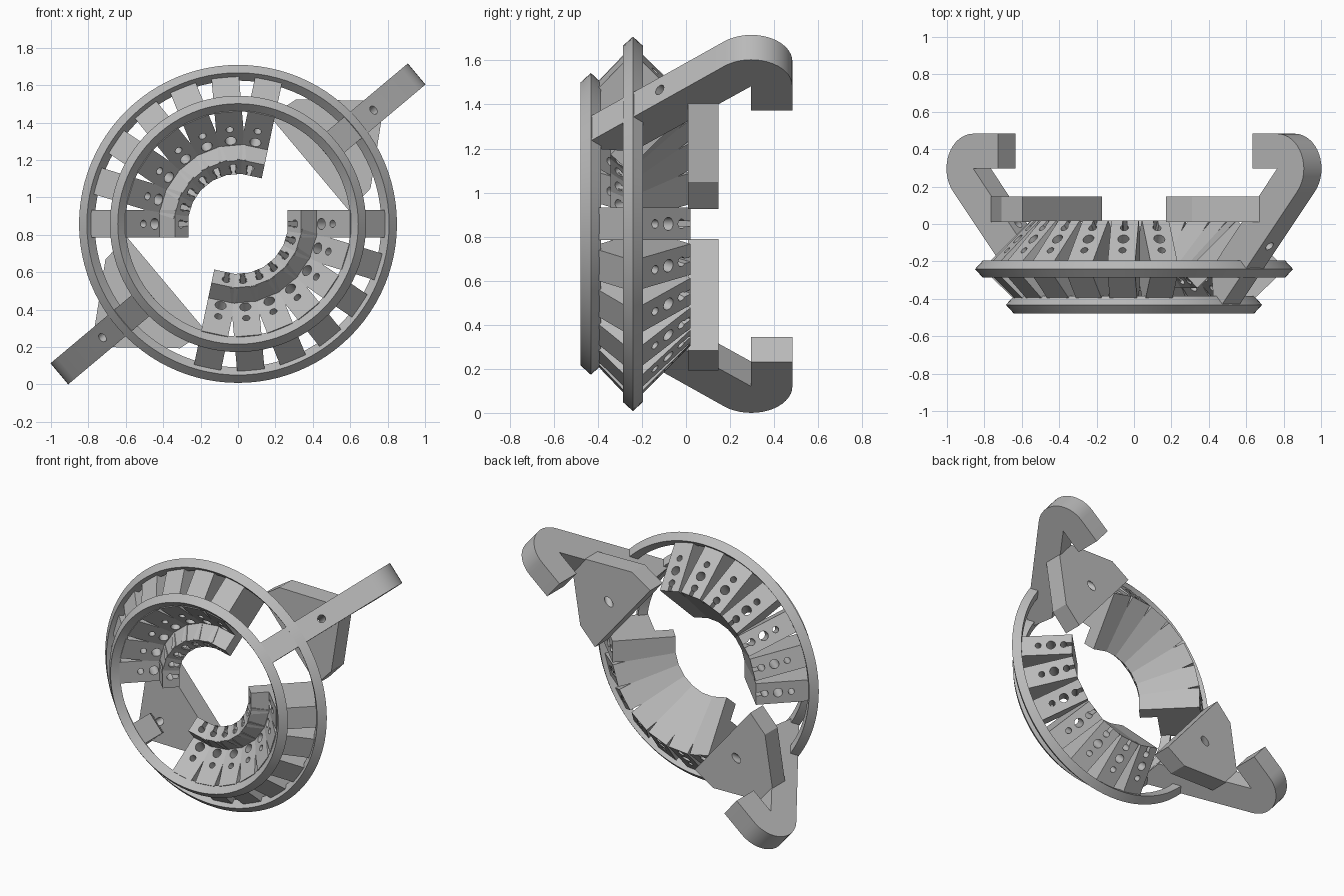
import bpy, bmesh, math
from mathutils import Vector, Matrix

cube = bpy.data.objects.get("Cube")
if cube:
    bpy.data.objects.remove(cube, do_unlink=True)

AXIS_Z = 0.858          # height of the ring axis
HALF = 0.0735           # half width of fingers and arms

grey = bpy.data.materials.new("plain_grey")
grey.use_nodes = True
grey.diffuse_color = (0.5, 0.5, 0.5, 1)
grey.node_tree.nodes["Principled BSDF"].inputs["Base Color"].default_value = (0.5, 0.5, 0.5, 1)


def make_object(name, bm):
    """Turn a bmesh into a shaded object."""
    bmesh.ops.recalc_face_normals(bm, faces=bm.faces)
    mesh = bpy.data.meshes.new(name)
    bm.to_mesh(mesh)
    bm.free()
    mesh.materials.append(grey)
    ob = bpy.data.objects.new(name, mesh)
    bpy.context.collection.objects.link(ob)
    return ob


def prism(name, points, offset):
    """Extrude a closed outline by the offset vector."""
    bm = bmesh.new()
    face = bm.faces.new([bm.verts.new(p) for p in points])
    top = bmesh.ops.extrude_face_region(bm, geom=[face])["geom"]
    bmesh.ops.translate(bm, vec=offset, verts=[v for v in top if isinstance(v, bmesh.types.BMVert)])
    return make_object(name, bm)


def side_prism(name, outline, half):
    """Outline in (radius, depth), given thickness across."""
    return prism(name, [(r, y, -half) for r, y in outline], (0, 0, 2 * half))


def rod(name, center, direction, radius, length):
    bm = bmesh.new()
    turn = Vector(direction).to_track_quat("Z", "Y").to_matrix().to_4x4()
    bmesh.ops.create_cone(bm, cap_ends=True, segments=24, radius1=radius, radius2=radius,
                          depth=length, matrix=Matrix.Translation(center) @ turn)
    return make_object(name, bm)


def cut(ob, cutters):
    """Subtract cutters, keep the result and drop the cutters."""
    for c in cutters:
        c.hide_render = True
        mod = ob.modifiers.new("hole", "BOOLEAN")
        mod.operation = "DIFFERENCE"
        mod.solver = "EXACT"
        mod.object = c
    bpy.context.view_layer.update()
    result = bpy.data.meshes.new_from_object(ob.evaluated_get(bpy.context.evaluated_depsgraph_get()))
    ob.modifiers.clear()
    ob.data = result
    for c in cutters:
        bpy.data.objects.remove(c, do_unlink=True)


def smooth(ob):
    ob.data.shade_smooth()
    ob.data.set_sharp_from_angle(angle=math.radians(28))


def place(ob, degrees):
    """Turn a part about the ring axis."""
    ob.location = (0, 0, AXIS_Z)
    ob.rotation_euler = (0, -math.radians(degrees), 0)


def copy_at(ob, name, degrees):
    twin = bpy.data.objects.new(name, ob.data)
    bpy.context.collection.objects.link(twin)
    place(twin, degrees)


def ring(name, radius, y):
    """Ring with a diamond section."""
    steps = 96
    bm = bmesh.new()
    section = [(0.042, 0), (0, 0.046), (-0.042, 0), (0, -0.046)]
    loops = []
    for i in range(steps):
        a = math.tau * i / steps
        loops.append([bm.verts.new(((radius + dr) * math.cos(a), y + dy, (radius + dr) * math.sin(a)))
                      for dr, dy in section])
    for i in range(steps):
        one, two = loops[i], loops[(i + 1) % steps]
        for k in range(4):
            n = (k + 1) % 4
            bm.faces.new((one[k], one[n], two[n], two[k]))
    ob = make_object(name, bm)
    place(ob, 0)
    smooth(ob)


# Two hoops
ring("front_ring", 0.643, -0.432)
ring("outer_ring", 0.808, -0.241)

# Hooked finger: thick drilled wall with an inward lip
finger = side_prism("finger", [(0.60, -0.44), (0.81, -0.24), (0.55, 0.02),
                               (0.265, -0.265), (0.338, -0.342), (0.42, -0.26)], HALF)
drill = (-1, -1, 0)
holes = []
for y, radius in ((-0.14, 0.02), (-0.08, 0.03), (-0.02, 0.022)):
    holes.append(rod("drill", (0.57 - y - 0.12, y - 0.12, 0), drill, radius, 0.9))
cut(finger, holes)
slot = side_prism("slot_cutter", [(0.64, 0.03), (0.60, 0.07), (0.16, -0.37), (0.20, -0.41)], 0.012)
cut(finger, [slot])
smooth(finger)
for side, turn in (("upper", 0), ("lower", 180)):
    for i in range(7):
        if side == "upper" and i == 0:
            continue
        copy_at(finger, f"{side}_finger_{i + 1}", 78 + 17 * i + turn)
finger.name = "upper_finger_1"
place(finger, 78)

# Arm with a rounded hook at the back
slope = math.atan2(0.655, 0.756)
bend = (1.06, 0.296)
outline = [(0.62, -0.435), (0.672, -0.435)]
for i in range(17):
    a = -slope + (math.pi / 2 + slope) * i / 16
    outline.append((bend[0] + 0.187 * math.cos(a), bend[1] + 0.187 * math.sin(a)))
outline += [(0.887, 0.483), (0.887, 0.296), bend, (0.60, -0.24)]
arm = side_prism("upper_arm", outline, HALF)

# Mounting plate behind each gap
half_plate = [(0.50, 0.33), (0.665, 0.31), (0.965, 0.05)]
plate_outline = half_plate + [(d, -w) for d, w in reversed(half_plate)]
plate = prism("upper_plate", [(d, 0.01, w) for d, w in plate_outline], (0, 0.137, 0))

# One bolt hole passes through arm and plate
for part, name in ((arm, "lower_arm"), (plate, "lower_plate")):
    cut(part, [rod("bolt_drill", (0.79, 0.016, 0), (-0.756, 0.655, 0), 0.025, 0.9)])
    smooth(part)
    place(part, 40)
    copy_at(part, name, 220)
